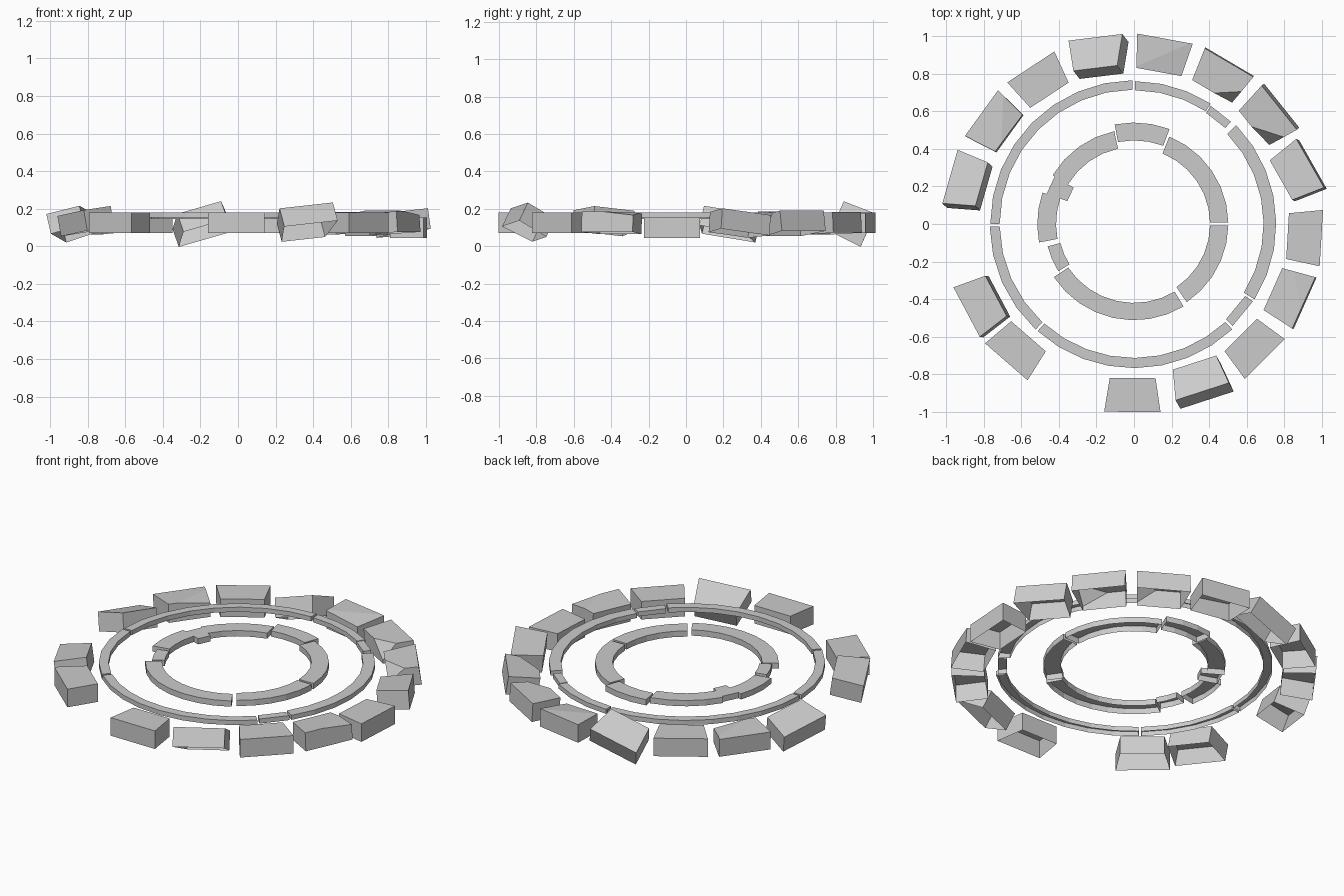
import bpy, bmesh
from math import radians, cos, sin
from mathutils import Matrix, Vector

if "Cube" in bpy.data.objects:
    bpy.data.objects.remove(bpy.data.objects["Cube"])


def finish(bm, name, matrix=None):
    bmesh.ops.recalc_face_normals(bm, faces=bm.faces[:])
    # the undersides are open
    down = [f for f in bm.faces if f.normal.z < -0.9]
    bmesh.ops.delete(bm, geom=down, context='FACES')
    if matrix:
        bm.transform(matrix)
    me = bpy.data.meshes.new(name)
    bm.to_mesh(me)
    bm.free()
    ob = bpy.data.objects.new(name, me)
    bpy.context.collection.objects.link(ob)


def prism(bm, outline, z0, z1):
    lo = [bm.verts.new((x, y, z0)) for x, y in outline]
    hi = [bm.verts.new((x, y, z1)) for x, y in outline]
    n = len(outline)
    bm.faces.new(lo[::-1])
    bm.faces.new(hi)
    for i in range(n):
        j = (i + 1) % n
        bm.faces.new((lo[i], lo[j], hi[j], hi[i]))


def stone(i, angle, yaw, pitch, roll, z, chip):
    """Wedge block: local x outward, y counter-clockwise; pitch lifts the outer edge."""
    bm = bmesh.new()
    prism(bm, [(-.09, -.122), (.09, -.15), (.09, .15), (-.09, .122)], -.055, .055)
    if chip:  # slice one top corner off
        sx, sy, frac, depth = chip
        c = Vector((sx * .09, sy * (.15 if sx > 0 else .122), .055))
        a = c - Vector((sx * .18 * frac, 0, 0))
        b = c - Vector((0, sy * .27 * frac, 0))
        d = c - Vector((0, 0, depth))
        no = (a - d).cross(b - d).normalized()
        if no.z < 0:
            no = -no
        geom = bm.verts[:] + bm.edges[:] + bm.faces[:]
        cut = bmesh.ops.bisect_plane(bm, geom=geom, plane_co=d, plane_no=no,
                                     clear_outer=True)['geom_cut']
        edges = [e for e in bm.edges if e.is_boundary]
        bmesh.ops.holes_fill(bm, edges=edges)
    a = radians(angle)
    m = (Matrix.Translation((.91 * cos(a), .91 * sin(a), z))
         @ Matrix.Rotation(radians(angle + yaw), 4, 'Z')
         @ Matrix.Rotation(radians(roll), 4, 'X')
         @ Matrix.Rotation(radians(-pitch), 4, 'Y'))
    finish(bm, f"outer_stone_{i:02d}", m)


def arc(name, a0, a1, r0, r1, z0, z1):
    n = max(1, round((a1 - a0) / 11.25))
    angs = [radians(a0 + (a1 - a0) * k / n) for k in range(n + 1)]
    outline = [(r1 * cos(a), r1 * sin(a)) for a in angs]
    outline += [(r0 * cos(a), r0 * sin(a)) for a in reversed(angs)]
    bm = bmesh.new()
    prism(bm, outline, z0, z1)
    finish(bm, name)


# outer circle of loose stones: angle, yaw, pitch, roll, height, chipped corner
stones = [
    (-90.5, 0, 0, 0, .125, None),
    (-67, -5, 28, 6, .127, None),
    (-46, 1, 0, 0, .125, None),
    (-25, 1, 4, 0, .125, (1, 1, .7, .02)),
    (-4.4, 1, 0, 0, .098, None),
    (17.6, 12, 5, -7, .122, None),
    (38.7, 0, 9, 0, .122, (-1, -1, .5, .08)),
    (59.5, 0, 3, 0, .122, (-1, -1, .4, .09)),
    (80.6, -1, 0, 0, .125, (-1, -1, .95, .02)),
    (102, -5, -25, -16, .122, None),
    (123.3, 0, 0, 0, .125, None),
    (144, 0, -4, 0, .125, (-1, -1, .7, .03)),
    (166, -2, -16, 9, .12, None),
    (208, 0, -8, 6, .135, None),
    (227, 2, 0, 0, .125, None),
]
for i, s in enumerate(stones):
    stone(i + 1, *s)

# thin middle ring segments: start, end, inner and outer radius
middle = [
    (90.6, 180, .715, .765), (57.5, 89.5, .712, .76), (46.5, 57, .705, .75),
    (-32, 44, .69, .757), (-46, -33, .705, .755), (-132, -47, .713, .767),
    (-179, -133, .715, .768),
]
for i, s in enumerate(middle):
    arc(f"middle_ring_{i + 1}", *s, .152, .18)

# broad inner ring segments
inner = [
    (1, 68, .405, .502), (69.5, 101, .445, .54), (102, 149, .41, .505),
    (149, 161, .375, .492), (161, 191, .415, .515), (194.5, 212, .405, .475),
    (213.5, 301, .42, .512), (304, 359, .405, .502),
]
for i, s in enumerate(inner):
    arc(f"inner_ring_{i + 1}", *s, .145, .18)
